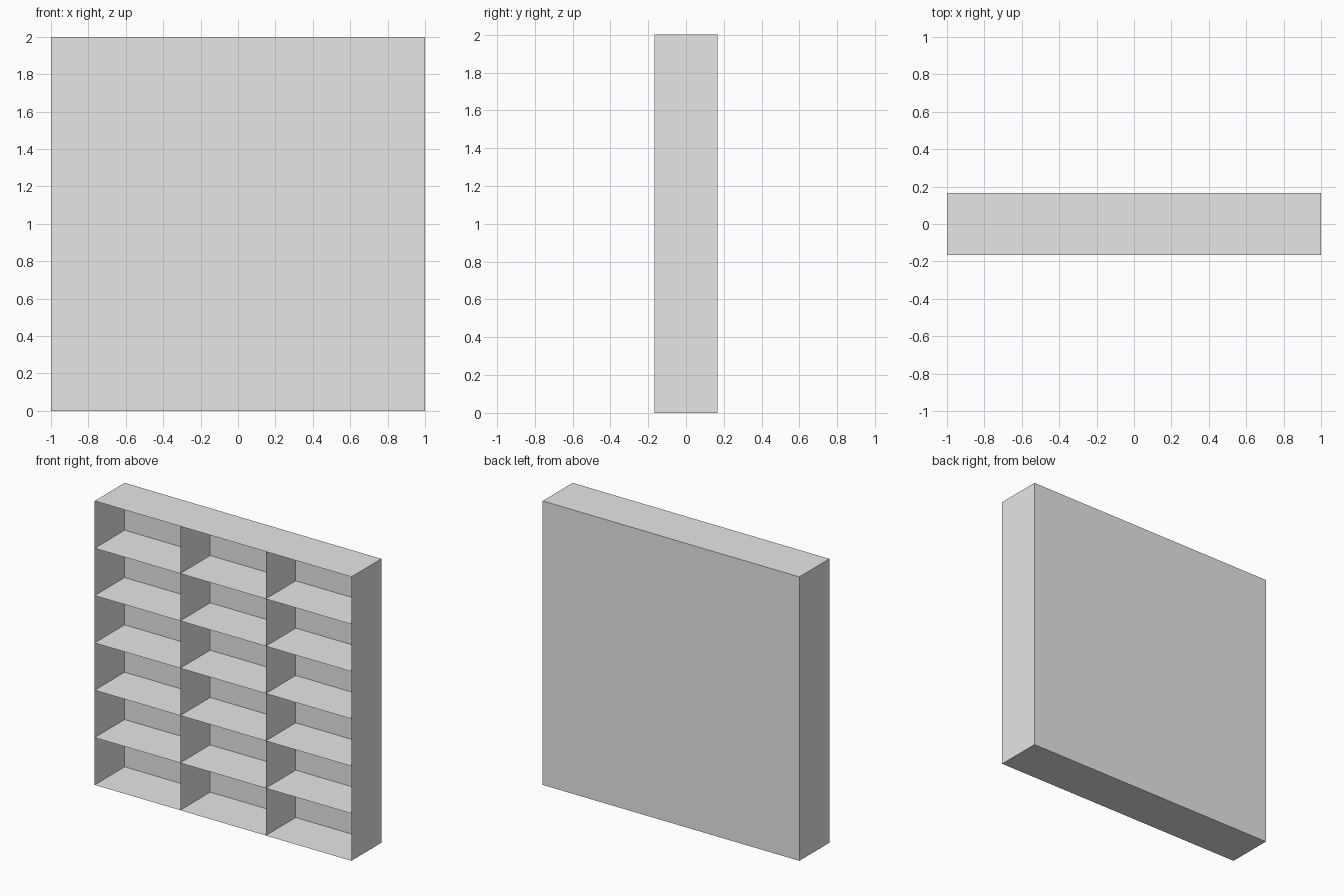
import bpy
from mathutils import Vector

cube = bpy.data.objects.get("Cube")
if cube:
    bpy.data.objects.remove(cube, do_unlink=True)

WIDTH, DEPTH, HEIGHT = 2.0, 0.333, 2.0
COLUMNS, ROWS = 3, 6

# Plain grey finish
grey = bpy.data.materials.new("plain_grey")
grey.use_nodes = True
grey.diffuse_color = (0.8, 0.8, 0.8, 1)
grey.node_tree.nodes["Principled BSDF"].inputs["Base Color"].default_value = (0.8, 0.8, 0.8, 1)

X, Y, Z = Vector((WIDTH / 2, 0, 0)), Vector((0, DEPTH / 2, 0)), Vector((0, 0, HEIGHT / 2))


def panel(name, center, u, v):
    """Thin flat sheet spanned by the half-axes u and v."""
    c = Vector(center)
    mesh = bpy.data.meshes.new(name)
    mesh.from_pydata([c - u - v, c + u - v, c + u + v, c - u + v], [], [(0, 1, 2, 3)])
    mesh.materials.append(grey)
    obj = bpy.data.objects.new(name, mesh)
    bpy.context.collection.objects.link(obj)
    return obj


# Back sheet
panel("back_panel", (0, DEPTH / 2, HEIGHT / 2), X, Z)

# Outer sides and inner dividers
for i in range(COLUMNS + 1):
    name = {0: "right_side", COLUMNS: "left_side"}.get(i, f"divider_{i}")
    x = -WIDTH / 2 + WIDTH * i / COLUMNS
    panel(name, (x, 0, HEIGHT / 2), Y if i else -Y, Z)

# Bottom, shelves and top
for i in range(ROWS + 1):
    name = {0: "bottom_panel", ROWS: "top_panel"}.get(i, f"shelf_{i}")
    panel(name, (0, 0, HEIGHT * i / ROWS), X if i else -X, Y)
